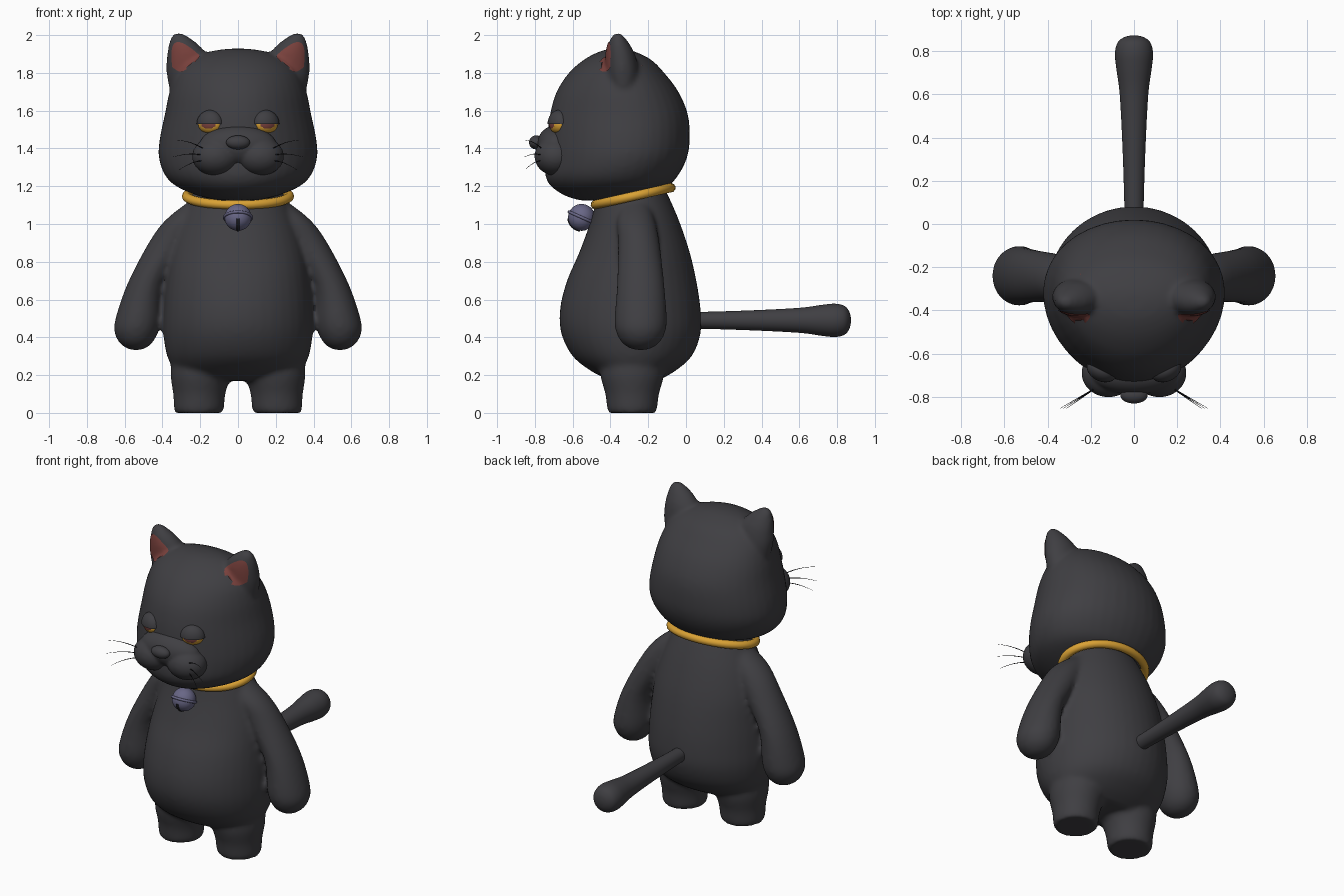
import bpy, bmesh
from math import sin, cos, pi, radians
from mathutils import Matrix, Vector

if "Cube" in bpy.data.objects:
    bpy.data.objects.remove(bpy.data.objects["Cube"])


def material(name, rgb, rough=0.6):
    m = bpy.data.materials.new(name)
    m.use_nodes = True
    m.diffuse_color = (*rgb, 1)
    bsdf = m.node_tree.nodes["Principled BSDF"]
    bsdf.inputs["Base Color"].default_value = (*rgb, 1)
    bsdf.inputs["Roughness"].default_value = rough
    return m


FUR = material("charcoal fur", (0.05, 0.049, 0.055))
RED = material("dull red", (0.19, 0.052, 0.045))
GOLD = material("golden yellow", (0.7, 0.36, 0.035))
BELL = material("blue grey metal", (0.14, 0.135, 0.24))
BLACK = material("black", (0.012, 0.012, 0.014))


def smooth_rings(rings, steps=4):
    """Catmull-Rom interpolation between sparse rings."""
    rings = [Vector(r) for r in rings]
    out = []
    for i in range(len(rings) - 1):
        p0, p1 = rings[max(i - 1, 0)], rings[i]
        p2, p3 = rings[i + 1], rings[min(i + 2, len(rings) - 1)]
        for k in range(steps):
            t = k / steps
            out.append(0.5 * (2 * p1 + (p2 - p0) * t + (2 * p0 - 5 * p1 + 4 * p2 - p3) * t ** 2
                              + (3 * p1 - p0 - 3 * p2 + p3) * t ** 3))
    return out + [rings[-1]]


def loft(bm, rings, taper=0.0, turn=None, segs=40):
    """Closed skin over rings given as (height, centre x, centre y, radius x, radius y)."""
    turn = turn or Matrix()
    loops = []
    for z, cx, cy, rx, ry in smooth_rings(rings):
        loop = []
        for i in range(segs):
            a = 2 * pi * i / segs
            x = cx + rx * cos(a) * (1 + taper * sin(a))
            loop.append(bm.verts.new(turn @ Vector((x, cy + ry * sin(a), z))))
        loops.append(loop)
    for lo, hi in zip(loops, loops[1:]):
        for i in range(segs):
            j = (i + 1) % segs
            bm.faces.new((lo[i], lo[j], hi[j], hi[i]))
    bm.faces.new(loops[0][::-1])
    bm.faces.new(loops[-1])


def front_back(rings):
    """(height, front y, back y, radius x) to loft rings."""
    return [(z, 0, (f + b) / 2, rx, (b - f) / 2) for z, f, b, rx in rings]


def ball(bm, centre, size, turn=None, u=40, v=24):
    mat = Matrix.Translation(centre) @ (turn or Matrix()) @ Matrix.Diagonal((*size, 1))
    return bmesh.ops.create_uvsphere(bm, u_segments=u, v_segments=v, radius=1, matrix=mat)


def activate(ob):
    bpy.ops.object.select_all(action='DESELECT')
    ob.select_set(True)
    bpy.context.view_layer.objects.active = ob


def finish(bm, name, mats, voxel=0, relax=6):
    """Make an object; a voxel size fuses its overlapping volumes into one soft skin."""
    bmesh.ops.recalc_face_normals(bm, faces=bm.faces[:])
    me = bpy.data.meshes.new(name)
    bm.to_mesh(me)
    bm.free()
    for m in mats:
        me.materials.append(m)
    ob = bpy.data.objects.new(name, me)
    bpy.context.collection.objects.link(ob)
    activate(ob)
    if voxel:
        r = ob.modifiers.new("fuse", 'REMESH')
        r.mode, r.voxel_size = 'VOXEL', voxel
        s = ob.modifiers.new("relax", 'SMOOTH')
        s.factor, s.iterations = 0.5, relax
        for m in (r.name, s.name):
            bpy.ops.object.modifier_apply(modifier=m)
    bpy.ops.object.shade_smooth_by_angle(angle=radians(50))
    return ob


def tube(name, pts, bevel, mat, cyclic=False, taper=False):
    cu = bpy.data.curves.new(name, 'CURVE')
    cu.dimensions, cu.bevel_depth, cu.bevel_resolution = '3D', bevel, 3
    cu.use_fill_caps = True
    sp = cu.splines.new('POLY')
    sp.points.add(len(pts) - 1)
    for i, (p, co) in enumerate(zip(sp.points, pts)):
        p.co = (*co, 1)
        p.radius = 1 - 0.8 * i / (len(pts) - 1) if taper else 1
    sp.use_cyclic_u = cyclic
    cu.materials.append(mat)
    ob = bpy.data.objects.new(name, cu)
    bpy.context.collection.objects.link(ob)
    activate(ob)
    bpy.ops.object.convert(target='MESH')
    bpy.ops.object.shade_smooth_by_angle(angle=radians(50))


# Body: torso, arms and legs fused together
bm = bmesh.new()
loft(bm, front_back([
    (1.2, -.44, -.12, .22), (1.12, -.475, -.08, .26), (1.0, -.51, -.03, .31),
    (.85, -.565, .02, .355), (.7, -.63, .055, .378), (.55, -.667, .077, .392),
    (.42, -.66, .077, .395), (.3, -.6, .03, .375), (.22, -.5, -.06, .33), (.17, -.4, -.15, .25)]))
for s in (1, -1):
    loft(bm, [(z, s * x, y, rx, ry) for z, x, y, rx, ry in [
        (1.12, .19, -.27, .07, .07), (1.02, .28, -.265, .105, .1), (.9, .36, -.25, .113, .11),
        (.68, .487, -.24, .1, .125), (.48, .532, -.24, .121, .138), (.4, .54, -.24, .105, .118),
        (.355, .54, -.24, .07, .08), (.333, .54, -.24, .03, .03)]])
    loft(bm, [(z, s * x, -.285, rx, ry) for z, x, rx, ry in [
        (0, .207, .125, .125), (.02, .207, .132, .132), (.1, .205, .138, .142),
        (.2, .2, .157, .168), (.3, .2, .15, .16)]])
finish(bm, "body", [FUR], .015)

# Tail: lofted upright, then laid backwards
bm = bmesh.new()
loft(bm, [(d, 0, 0, r, r) for d, r in [
    (0, .045), (.1, .045), (.35, .053), (.6, .066), (.72, .082), (.79, .088),
    (.84, .076), (.865, .045), (.873, .012)]],
    turn=Matrix.Translation((0, 0, .49)) @ Matrix.Rotation(radians(-90), 4, 'X'))
finish(bm, "tail", [FUR])

# Head with ears
bm = bmesh.new()
loft(bm, front_back([
    (1.125, -.56, -.36, .1), (1.15, -.64, -.24, .21), (1.2, -.715, -.1, .325),
    (1.26, -.745, -.04, .385), (1.35, -.742, .005, .416), (1.45, -.735, .02, .412),
    (1.58, -.72, .01, .385), (1.7, -.685, -.04, .36), (1.8, -.62, -.115, .32),
    (1.87, -.54, -.185, .25), (1.912, -.46, -.27, .15), (1.928, -.4, -.33, .05)]), taper=.12)
for s in (1, -1):
    loft(bm, [(z, s * x, y, rx, ry) for z, x, y, rx, ry in [
        (1.7, .24, -.33, .12, .08), (1.8, .262, -.335, .116, .085), (1.89, .268, -.345, .108, .078),
        (1.95, .288, -.355, .078, .058), (1.99, .308, -.36, .045, .034), (2.01, .315, -.36, .018, .015)]])
head = finish(bm, "head", [FUR], .014, 5)

# Inner ears: rounded patches laid on the front of each ear
outline = smooth_rings([(.345, 1.83), (.35, 1.9), (.335, 1.955), (.29, 1.955), (.215, 1.9),
                        (.21, 1.87), (.29, 1.805), (.345, 1.83)])[:-1]
mid = sum(outline, Vector((0, 0))) / len(outline)
for s, side in ((1, "left"), (-1, "right")):
    bm = bmesh.new()
    loops = []
    for k in range(1, 9):
        pts = [mid + (p - mid) * k / 8 for p in outline]
        loops.append([bm.verts.new((s * p.x, -.43, p.y)) for p in pts])
    n = len(outline)
    for a, b in zip(loops, loops[1:]):
        for i in range(n):
            bm.faces.new((a[i], a[(i + 1) % n], b[(i + 1) % n], b[i]))
    bm.faces.new(loops[0])
    # start in front of the ear and facing forwards
    bmesh.ops.translate(bm, vec=(0, -.03, 0), verts=bm.verts[:])
    ear = finish(bm, side + "_inner_ear", [RED])
    if ear.data.polygons[0].normal.y > 0:
        ear.data.flip_normals()
    w = ear.modifiers.new("lay", 'SHRINKWRAP')
    w.target, w.wrap_method, w.wrap_mode = head, 'NEAREST_SURFACEPOINT', 'ABOVE_SURFACE'
    w.wrap_method = 'PROJECT'
    w.use_project_y, w.use_positive_direction, w.offset = True, True, .005
    bpy.ops.object.modifier_apply(modifier=w.name)

# Muzzle and nose
bm = bmesh.new()
ball(bm, (0, -.69, 1.415), (.205, .1, .107))
for s in (1, -1):
    ball(bm, (s * .118, -.69, 1.358), (.125, .112, .102))
finish(bm, "muzzle", [FUR], .009, 4)
bm = bmesh.new()
ball(bm, (0, -.793, 1.432), (.063, .038, .037))
finish(bm, "nose", [FUR])

# Eyes, half-closed lids and whiskers
for s, side in ((1, "left"), (-1, "right")):
    place = Matrix.Translation((s * .148, -.675, 1.528)) @ Matrix.Rotation(radians(25 * s), 4, 'Z')
    bm = bmesh.new()
    ball(bm, (0, 0, 0), (.066, .045, .05), u=64, v=40)
    for f in bm.faces:
        c = f.calc_center_median()
        if c.y < 0 and ((c.x + s * .008) / .04) ** 2 + (c.z / .024) ** 2 < 1:
            f.material_index = 1
    finish(bm, side + "_eye", [GOLD, RED]).matrix_world = place
    bm = bmesh.new()
    ball(bm, (0, 0, 0), (.074, .054, .075))
    cut = bmesh.ops.bisect_plane(bm, geom=bm.verts[:] + bm.edges[:] + bm.faces[:],
                                 plane_co=(0, 0, .001), plane_no=(0, 0, 1), clear_inner=True)
    bmesh.ops.holes_fill(bm, edges=[e for e in cut["geom_cut"] if isinstance(e, bmesh.types.BMEdge)])
    finish(bm, side + "_eyelid", [FUR]).matrix_world = place
    for i, (z0, z1, reach) in enumerate([(1.392, 1.445, .33), (1.362, 1.355, .345), (1.338, 1.285, .315)]):
        pts = []
        for k in range(7):
            t = k / 6
            pts.append((s * (.17 + (reach - .17) * t), -.755 - .1 * t,
                        z0 + (z1 - z0) * t + .012 * sin(pi * t)))
        tube(f"{side}_whisker_{i + 1}", pts, .003, BLACK, taper=True)

# Collar, dipping towards the front
tube("collar", [(.272 * cos(a), -.28 + .2 * sin(a), 1.147 + .045 * sin(a))
                for a in (2 * pi * i / 64 for i in range(64))], .025, GOLD, cyclic=True)

# Bell with a raised band and a dark slot
bc = Vector((0, -.553, 1.035))
bm = bmesh.new()
ball(bm, bc, (.071, .071, .071))
finish(bm, "bell", [BELL])
tilt = Matrix.Rotation(radians(-24), 3, 'X')
tube("bell_band", [bc + tilt @ Vector((.072 * cos(a), .072 * sin(a), 0))
                   for a in (2 * pi * i / 48 for i in range(48))], .008, BELL, cyclic=True)
tube("bell_slot", [bc + .066 * Vector((0, -cos(e), sin(e)))
                   for e in (radians(-4 - 8 * i) for i in range(11))], .01, BLACK)
